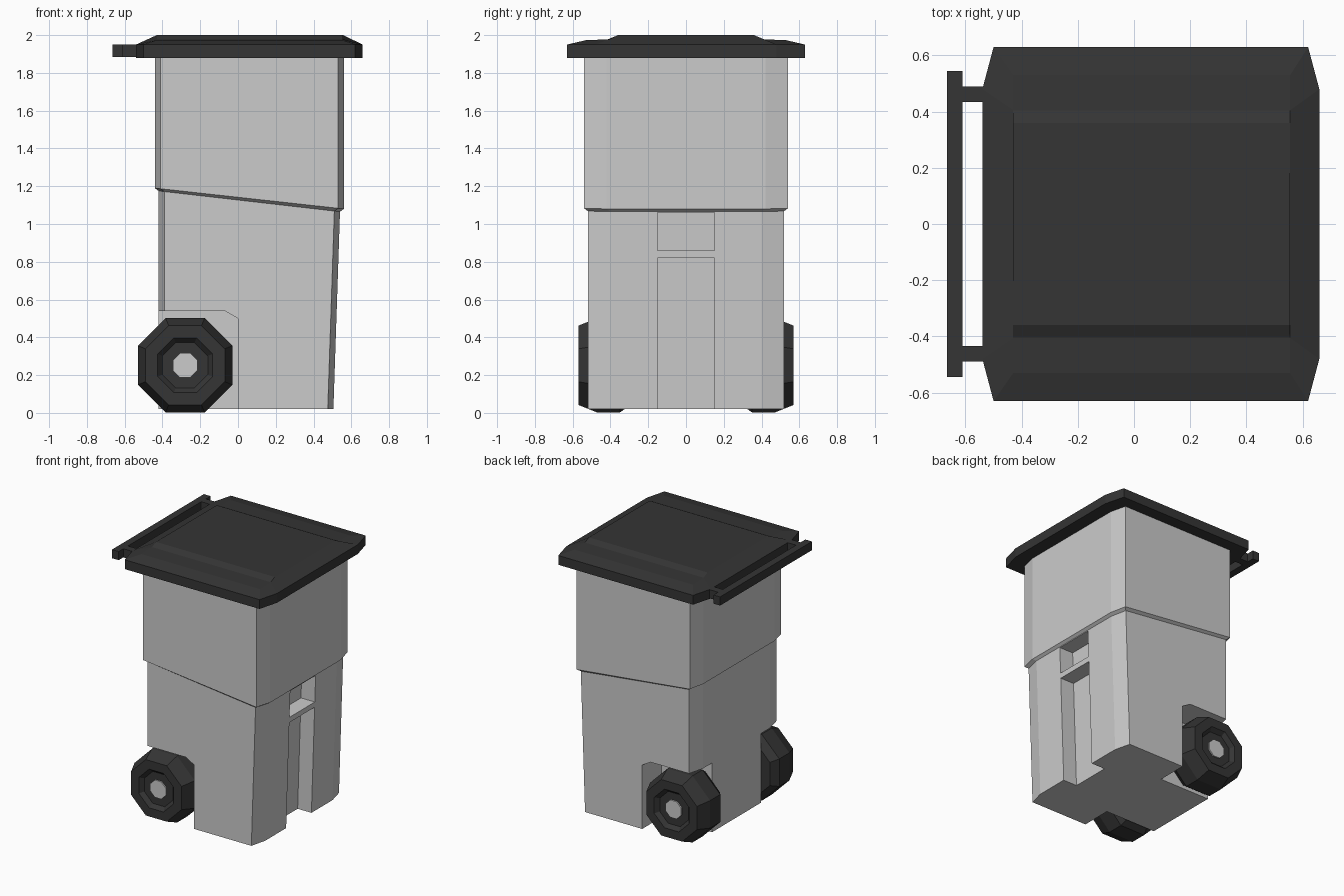
import bpy, bmesh, math

if "Cube" in bpy.data.objects:
    bpy.data.objects.remove(bpy.data.objects["Cube"])

dark = bpy.data.materials.new("dark_plastic")
dark.diffuse_color = (0.035, 0.035, 0.035, 1)
dark.use_nodes = True
dark.node_tree.nodes["Principled BSDF"].inputs["Base Color"].default_value = dark.diffuse_color


def make(name, verts, faces, mat=None):
    me = bpy.data.meshes.new(name)
    me.from_pydata(verts, [], faces)
    bm = bmesh.new()
    bm.from_mesh(me)
    bmesh.ops.recalc_face_normals(bm, faces=bm.faces)
    bm.to_mesh(me)
    bm.free()
    ob = bpy.data.objects.new(name, me)
    bpy.context.collection.objects.link(ob)
    if mat:
        me.materials.append(mat)
    return ob


def loft(name, rings, mat=None):
    # Skin equal-length rings and cap both ends
    n = len(rings[0])
    verts = [p for r in rings for p in r]
    faces = [(i * n + j, i * n + (j + 1) % n, (i + 1) * n + (j + 1) % n, (i + 1) * n + j)
             for i in range(len(rings) - 1) for j in range(n)]
    faces += [tuple(range(n)), tuple(range(len(verts) - n, len(verts)))]
    return make(name, verts, faces, mat)


def box(name, x0, x1, y0, y1, z0, z1, mat=None):
    return loft(name, [[(x0, y0, z), (x1, y0, z), (x1, y1, z), (x0, y1, z)] for z in (z0, z1)], mat)


def outline(xb, xf, w, cx, cy):
    # Rectangle with cut corners
    return [(xb + cx, -w), (xf - cx, -w), (xf, cy - w), (xf, w - cy),
            (xf - cx, w), (xb + cx, w), (xb, w - cy), (xb, cy - w)]


def body_ring(xb, xf, w, zb, zf):
    return [(x, y, zb + (zf - zb) * (x - xb) / (xf - xb)) for x, y in outline(xb, xf, w, 0.03, 0.12)]


# Body: tapered lower tub, slanted ledge, straight upper tub
body = loft("bin_body", [body_ring(-0.42, 0.505, 0.52, 0.02, 0.02),
                         body_ring(-0.42, 0.54, 0.52, 1.175, 1.065),
                         body_ring(-0.44, 0.56, 0.54, 1.19, 1.08),
                         body_ring(-0.44, 0.56, 0.54, 1.88, 1.88)])

# Cutters: wheel wells and two front pockets
cutters = []
well = [(-0.6, -0.1), (0, -0.1), (0, 0.50), (-0.07, 0.54), (-0.6, 0.54)]
for s in (-1, 1):
    cutters.append(loft("well_cutter", [[(x, s * y, z) for x, z in well] for y in (0.29, 0.8)]))
for z0, z1 in ((-0.1, 0.82), (0.86, 1.06)):
    side = [(0.39 + 0.033 * z0, z0), (0.7, z0), (0.7, z1), (0.39 + 0.033 * z1, z1)]
    cutters.append(loft("pocket_cutter", [[(x, y, z) for x, z in side] for y in (-0.15, 0.15)]))
for c in cutters:
    c.hide_render = True
    m = body.modifiers.new("cut", 'BOOLEAN')
    m.operation, m.solver, m.object = 'DIFFERENCE', 'EXACT', c
bpy.context.view_layer.update()
cut_mesh = bpy.data.meshes.new_from_object(body.evaluated_get(bpy.context.evaluated_depsgraph_get()))
body.modifiers.clear()
body.data = cut_mesh
for c in cutters:
    bpy.data.objects.remove(c)

# Lid: rim, stepped sides and raised centre panel
rim = outline(-0.54, 0.66, 0.63, 0.04, 0.15)
xb, xf = -0.43, 0.556
verts = [(x, y, z) for z in (1.88, 1.95) for x, y in rim]
for y, z in ((-0.53, 1.973), (-0.405, 1.978), (-0.36, 2.0), (0.36, 2.0), (0.405, 1.978), (0.53, 1.973)):
    verts += [(xb, y, z), (xf, y, z)]
faces = [tuple(range(8))] + [(j, (j + 1) % 8, 8 + (j + 1) % 8, 8 + j) for j in range(8)]
faces += [(i, i + 1, i + 3, i + 2) for i in range(16, 26, 2)]
faces += [(8, 9, 17, 16), (9, 10, 19, 17), (10, 11, 25, 23, 21, 19), (11, 12, 27, 25),
          (12, 13, 26, 27), (13, 14, 24, 26), (14, 15, 18, 20, 22, 24), (15, 8, 16, 18)]
make("lid", verts, faces, dark)

# Handle bar with two arms
box("handle_bar", -0.665, -0.61, -0.545, 0.545, 1.885, 1.95, dark)
for s in (-1, 1):
    box("handle_arm", -0.62, -0.52, s * 0.4625 - 0.0275, s * 0.4625 + 0.0275, 1.885, 1.95, dark)


# Octagonal wheels with a recessed centre and grey hub
def turned(name, profile, s, mat=None):
    k = 1 / math.cos(math.pi / 8)
    angles = [math.pi / 8 + i * math.pi / 4 for i in range(8)]
    return loft(name, [[(-0.28 + r * k * math.cos(a), s * y, 0.252 + r * k * math.sin(a)) for a in angles]
                       for r, y in profile], mat)


for s in (-1, 1):
    turned("wheel", [(0.21, 0.295), (0.25, 0.35), (0.25, 0.47), (0.21, 0.57),
                     (0.145, 0.57), (0.12, 0.54)], s, dark)
    turned("wheel_hub", [(0.065, 0.28), (0.065, 0.55)], s)
